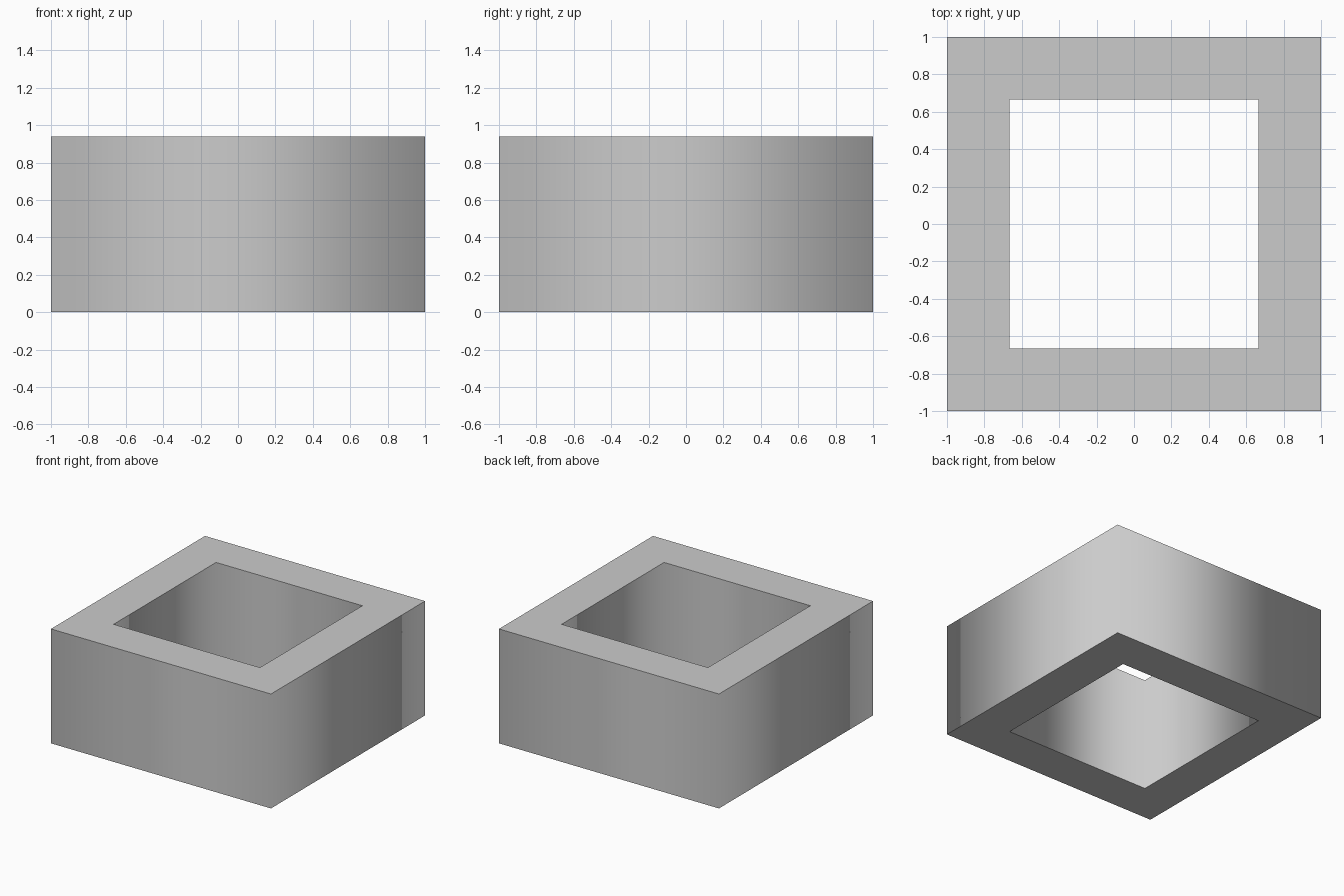
import bpy
import bmesh

if "Cube" in bpy.data.objects:
    bpy.data.objects.remove(bpy.data.objects["Cube"])

OUTER, INNER, HEIGHT = 1.0, 0.665, 0.94

bm = bmesh.new()


def ring(half, z):
    """Four corner vertices of a square, counter-clockwise."""
    return [bm.verts.new((sx * half, sy * half, z))
            for sx, sy in ((-1, -1), (1, -1), (1, 1), (-1, 1))]


def bridge(a, b, smooth):
    """Join two square rings with four quads."""
    for i in range(4):
        j = (i + 1) % 4
        face = bm.faces.new((a[i], a[j], b[j], b[i]))
        face.smooth = smooth


outer_low, outer_high = ring(OUTER, 0), ring(OUTER, HEIGHT)
inner_low, inner_high = ring(INNER, 0), ring(INNER, HEIGHT)

# Walls are smooth-shaded around the corners, rims are flat
bridge(outer_low, outer_high, True)
bridge(outer_high, inner_high, False)
bridge(inner_high, inner_low, True)
bridge(inner_low, outer_low, False)
bmesh.ops.recalc_face_normals(bm, faces=bm.faces[:])

# Crisp edges where walls meet the rims
for edge in bm.edges:
    edge.smooth = edge.verts[0].co.z != edge.verts[1].co.z

mesh = bpy.data.meshes.new("square_tube")
bm.to_mesh(mesh)
bm.free()
bpy.context.collection.objects.link(bpy.data.objects.new("square_tube", mesh))
